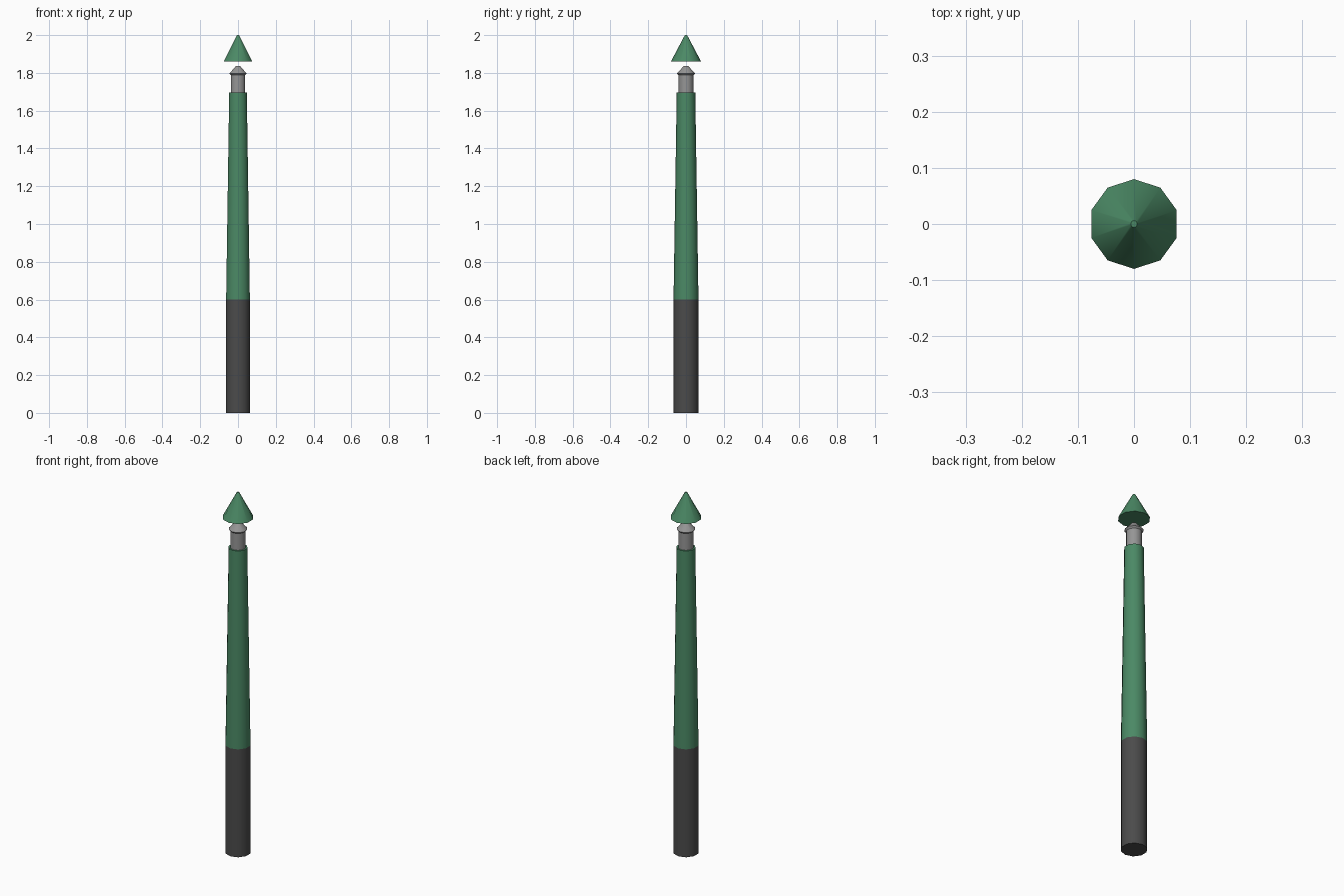
import bpy, bmesh
from math import sin, cos, pi, radians

if "Cube" in bpy.data.objects:
    bpy.data.objects.remove(bpy.data.objects["Cube"])

SIDES = 10


def material(name, rgb):
    mat = bpy.data.materials.new(name)
    mat.diffuse_color = (*rgb, 1)
    mat.use_nodes = True
    mat.node_tree.nodes["Principled BSDF"].inputs["Base Color"].default_value = mat.diffuse_color
    return mat


def lathe(name, profile, mat=None, cap_bottom=True, cap_top=True):
    """Spin (radius, z) pairs into a ten-sided solid with a corner on the y axis."""
    bm = bmesh.new()
    rings = [[bm.verts.new((r * sin(2 * pi * i / SIDES), r * cos(2 * pi * i / SIDES), z))
              for i in range(SIDES)] for r, z in profile]
    for a, b in zip(rings, rings[1:]):
        for i in range(SIDES):
            j = (i + 1) % SIDES
            bm.faces.new((a[i], b[i], b[j], a[j]))
    if cap_bottom:
        bm.faces.new(rings[0])
    if cap_top:
        bm.faces.new(rings[-1][::-1])
    bmesh.ops.recalc_face_normals(bm, faces=bm.faces)
    mesh = bpy.data.meshes.new(name)
    bm.to_mesh(mesh)
    bm.free()
    obj = bpy.data.objects.new(name, mesh)
    bpy.context.collection.objects.link(obj)
    if mat:
        mesh.materials.append(mat)
    bpy.ops.object.select_all(action='DESELECT')
    obj.select_set(True)
    bpy.context.view_layer.objects.active = obj
    bpy.ops.object.shade_smooth_by_angle(angle=radians(40))
    return obj


green = material("green", (0.07, 0.25, 0.13))
charcoal = material("charcoal", (0.07, 0.07, 0.07))
grey = material("grey", (0.3, 0.3, 0.3))

# Straight dark grip
lathe("grip", [(0.066, 0), (0.066, 0.6)], charcoal, cap_top=False)
# Tapered green shaft
lathe("shaft", [(0.066, 0.6), (0.049, 1.695)], green, cap_bottom=False)
# Grey neck with a flared, pointed head
lathe("neck", [(0.04, 1.69), (0.04, 1.788), (0.048, 1.797), (0.012, 1.836)], grey,
      cap_bottom=False)
# Floating cone tip
lathe("tip", [(0.08, 1.86), (0.006, 2.0)], green)
